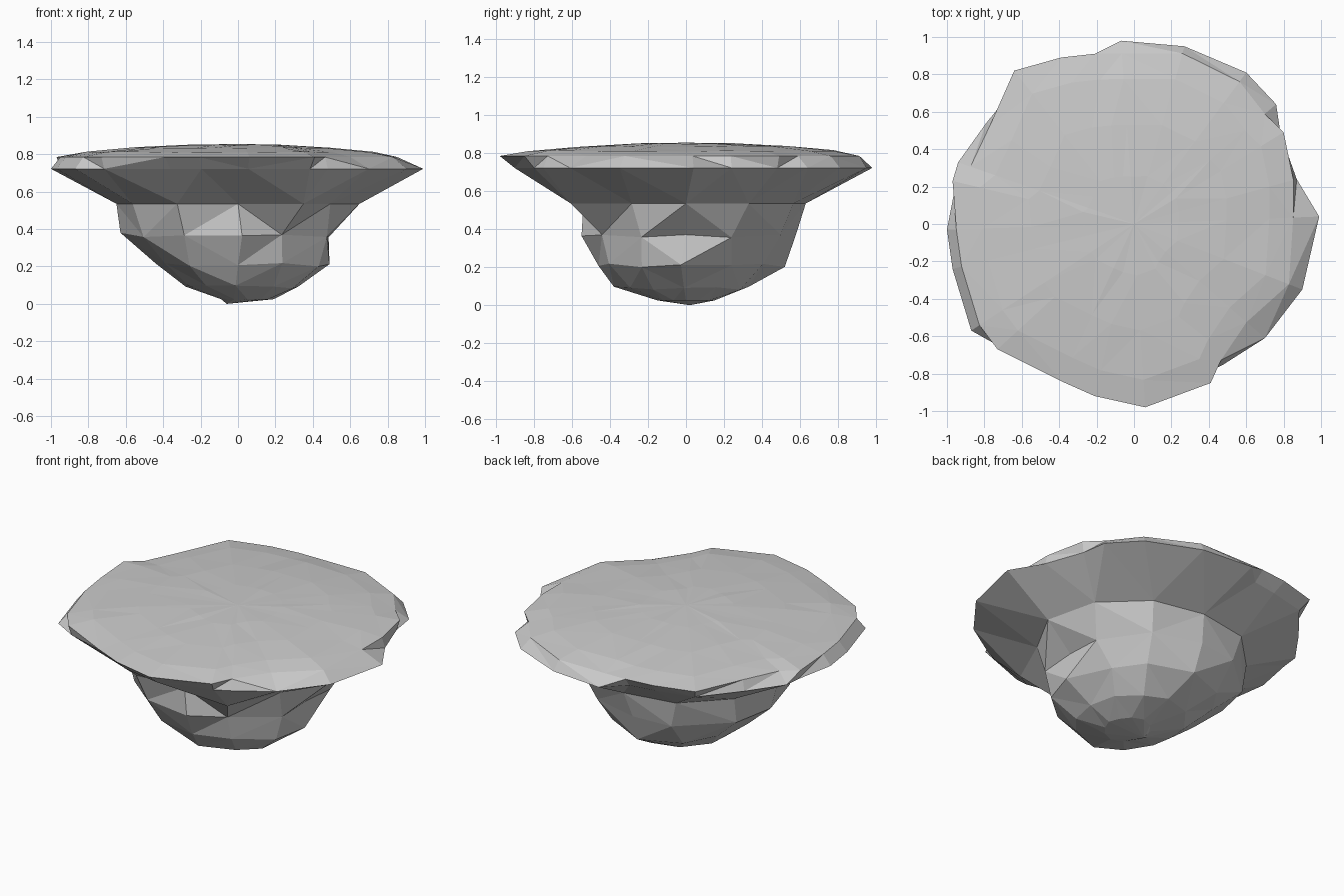
import bpy, bmesh, math, random

if "Cube" in bpy.data.objects:
    bpy.data.objects.remove(bpy.data.objects["Cube"])
random.seed(4)

# Rim outline seen from above, counter-clockwise
RIM = [(.99, .04), (.87, .24), (.80, .49), (.76, .64), (.60, .81), (.27, .95),
       (-.07, .98), (-.21, .91), (-.39, .89), (-.64, .82), (-.79, .54), (-.94, .33),
       (-.97, .23), (-1, -.03), (-.97, -.24), (-.87, -.57), (-.73, -.67), (-.39, -.84),
       (-.21, -.92), (.06, -.98), (.41, -.85), (.48, -.75), (.70, -.61), (.90, -.35)]
# Inset of the upper and lower edge of the rim at each point
TOP = [.86, .98, 1, .92, .94, .96, .93, 1, 1, 1, .975, .93,
       1, .95, .95, .95, 1, 1, 1, 1, 1, .97, .86, .92]
LOW = [1, 1, .98, 1, 1, 1, 1, .94, .93, .94, 1, 1,
       .98, 1, 1, 1, .98, .93, .93, .92, .94, 1, 1, 1]


def rim_ring(scale, z, factor=1, jitter=0):
    return [(x * s * factor, y * s * factor, z + random.uniform(-jitter, jitter))
            for (x, y), s in zip(RIM, scale)]


def rock_ring(radii, z, turn=0, jitter=0):
    ring = []
    for i, r in enumerate(radii):
        a = math.radians(30 * i + random.uniform(-turn, turn))
        ring.append((r * math.cos(a), r * math.sin(a), z + random.uniform(-jitter, jitter)))
    return ring


def loft(name, rings, tip):
    """Skin rings from the open one to the tip; a ring may have half the sides."""
    bm = bmesh.new()
    rows = [[bm.verts.new(p) for p in ring] for ring in rings]
    for a, b in zip(rows, rows[1:]):
        n, m = len(a), len(b)
        for i in range(m):
            j = (i + 1) % m
            if n == m:
                bm.faces.new((a[i], a[j], b[j], b[i]))
            else:
                bm.faces.new((a[2 * i], a[2 * i + 1], b[i]))
                bm.faces.new((a[2 * i + 1], a[(2 * i + 2) % n], b[j], b[i]))
    last, end = rows[-1], bm.verts.new(tip)
    for i in range(len(last)):
        bm.faces.new((last[i], last[(i + 1) % len(last)], end))
    bmesh.ops.triangulate(bm, faces=bm.faces)
    bmesh.ops.recalc_face_normals(bm, faces=bm.faces)
    if sum(f.normal.z * f.calc_area() for f in bm.faces) * (1 if tip[2] > .5 else -1) < 0:
        bmesh.ops.reverse_faces(bm, faces=bm.faces)
    mesh = bpy.data.meshes.new(name)
    bm.to_mesh(mesh)
    bm.free()
    obj = bpy.data.objects.new(name, mesh)
    bpy.context.collection.objects.link(obj)
    return obj


# Gently domed turf cap
loft("turf_cap", [rim_ring(LOW, .722), rim_ring(TOP, .785),
                  rim_ring(TOP, .812, .85, .004), rim_ring(TOP, .835, .58, .003),
                  rim_ring(TOP, .85, .28, .002)], (0, 0, .855))

# Rocky underside: flared collar, stepped crags and rounded foot
foot = [(.05 + x, y, z) for x, y, z in rock_ring([.14, .13, .14, .15, .14, .13] * 2, .025)]
loft("rock_base", [
    rim_ring(LOW, .722),
    rock_ring([.65, .66, .65, .63, .66, .66, .65, .65, .65, .54, .70, .57], .535),
    rock_ring([.48, .54, .57, .58, .62, .64, .63, .60, .58, .55, .50, .53], .37, 4, .015),
    rock_ring([.49, .44, .47, .52, .50, .46, .44, .44, .48, .46, .47, .49], .21, 4, .01),
    rock_ring([.32, .32, .33, .33, .32, .30, .28, .30, .34, .38, .35, .34], .09, 5, .01),
    foot], (-.06, .02, 0))
